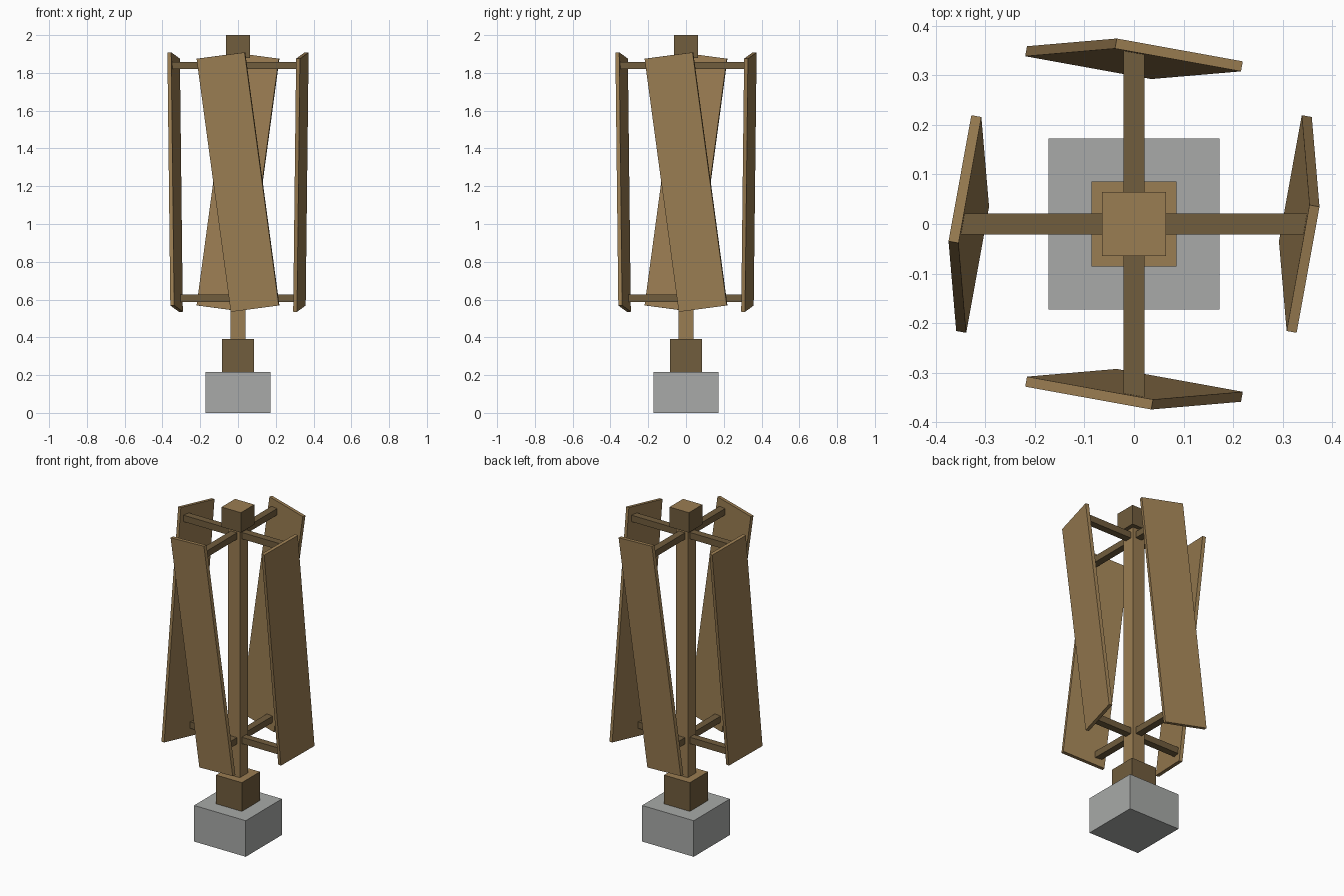
import bpy, bmesh, math
from mathutils import Vector, Matrix

default = bpy.data.objects.get("Cube")
if default:
    bpy.data.objects.remove(default, do_unlink=True)


def material(name, rgb):
    m = bpy.data.materials.new(name)
    m.use_nodes = True
    m.diffuse_color = (*rgb, 1)
    m.node_tree.nodes["Principled BSDF"].inputs["Base Color"].default_value = (*rgb, 1)
    return m


STONE = material("grey stone", (0.392, 0.402, 0.392))
LIGHT = material("light wood", (0.323, 0.205, 0.084))
DARK = material("dark wood", (0.165, 0.109, 0.047))


def block(name, matrix, mats, light_top=False):
    """Unit cube placed by a matrix; optionally the top face takes the second material."""
    bm = bmesh.new()
    bmesh.ops.create_cube(bm, size=1)
    bm.transform(matrix)
    bmesh.ops.recalc_face_normals(bm, faces=bm.faces)
    if light_top:
        for f in bm.faces:
            f.material_index = 1 if f.normal.z > 0.9 else 0
    mesh = bpy.data.meshes.new(name)
    bm.to_mesh(mesh)
    bm.free()
    for m in mats:
        mesh.materials.append(m)
    obj = bpy.data.objects.new(name, mesh)
    bpy.context.collection.objects.link(obj)
    return obj


def box(center, size):
    return Matrix.Translation(center) @ Matrix.Diagonal((*size, 1))


def column(name, half, z0, z1, mats, light_top=False):
    block(name, box((0, 0, (z0 + z1) / 2), (2 * half, 2 * half, z1 - z0)), mats, light_top)


# Central stack: foot, collar, shaft and cap
column("base", 0.172, 0, 0.217, [STONE])
column("collar", 0.086, 0.217, 0.39, [DARK, LIGHT], True)
column("shaft", 0.04, 0.39, 1.88, [LIGHT])
column("cap", 0.064, 1.88, 2.0, [DARK, LIGHT], True)

# Leaning blade: axes along its width, thickness and length
length_axis = Vector((-0.181, -0.0155, 1.34))
width_axis = Vector((0.254, -0.046, 0.0338))
depth_axis = length_axis.cross(width_axis).normalized() * 0.0205
blade = Matrix((width_axis, depth_axis, length_axis)).transposed().to_4x4()
blade = Matrix.Translation((0, -0.333, 1.222)) @ blade

# Four blades, each held by an upper and a lower arm
for i, side in enumerate(("front", "left", "back", "right")):
    turn = Matrix.Rotation(math.radians(90 * i), 4, "Z")
    block(side + "_blade", turn @ blade, [LIGHT])
    for level, z, reach in (("upper", 1.839, 0.35), ("lower", 0.607, 0.317)):
        start = 0.03
        arm = box((0, -(start + reach) / 2, z), (0.042, reach - start, 0.039))
        block(f"{side}_{level}_arm", turn @ arm, [DARK])
